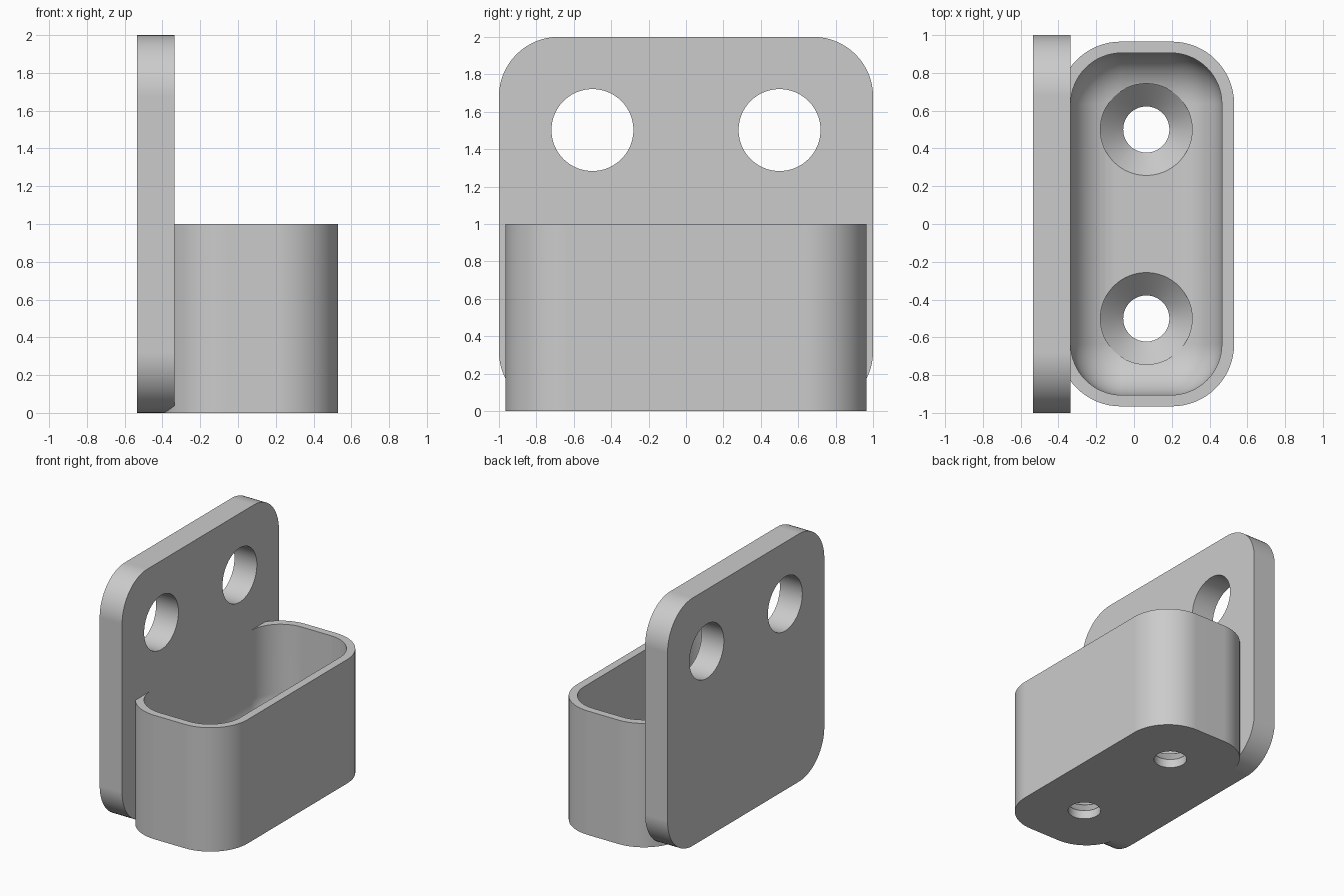
import bpy
import bmesh
from math import sin, cos, pi, radians

if "Cube" in bpy.data.objects:
    bpy.data.objects.remove(bpy.data.objects["Cube"])

grey = bpy.data.materials.new("light_grey")
grey.use_nodes = True
grey.diffuse_color = (0.6, 0.6, 0.6, 1)
grey.node_tree.nodes["Principled BSDF"].inputs["Base Color"].default_value = (0.6, 0.6, 0.6, 1)

CUP_X = 0.065      # centre line of the cup
PLATE_X = -0.335   # face of the plate that carries the cup
FLOOR = 0.19       # thickness of the cup floor


def rounded_rect(a, b, r, steps=16):
    """Outline with half sizes a, b and corner radius r."""
    points = []
    for k, (sa, sb) in enumerate(((1, 1), (-1, 1), (-1, -1), (1, -1))):
        for i in range(steps + 1):
            t = (k + i / steps) * pi / 2
            points.append((sa * (a - r) + r * cos(t), sb * (b - r) + r * sin(t)))
    return points


def loft(name, sections, place):
    """Solid through (half a, half b, radius, height) sections."""
    bm = bmesh.new()
    rings = [[bm.verts.new(place(u, v, h)) for u, v in rounded_rect(a, b, r)]
             for a, b, r, h in sections]
    for low, high in zip(rings, rings[1:]):
        for i in range(len(low)):
            bm.faces.new((low[i - 1], low[i], high[i], high[i - 1]))
    bm.faces.new(rings[0])
    bm.faces.new(rings[-1])
    bmesh.ops.remove_doubles(bm, verts=bm.verts, dist=1e-5)
    bmesh.ops.recalc_face_normals(bm, faces=bm.faces)
    mesh = bpy.data.meshes.new(name)
    bm.to_mesh(mesh)
    bm.free()
    mesh.materials.append(grey)
    obj = bpy.data.objects.new(name, mesh)
    bpy.context.collection.objects.link(obj)
    return obj


def combine(target, tool, operation):
    mod = target.modifiers.new(operation, "BOOLEAN")
    mod.operation = operation
    mod.solver = "EXACT"
    mod.object = tool
    bpy.context.view_layer.objects.active = target
    bpy.ops.object.modifier_apply(modifier=mod.name)
    bpy.data.objects.remove(tool)


def upright(y=0):
    return lambda u, v, h: (CUP_X + u, y + v, h)


def sideways(y, z):
    return lambda u, v, h: (h, y + u, z + v)


# Back plate with rounded corners, joined to the solid cup
holder = loft("wall_holder", [(1, 1, 0.32, -0.535), (1, 1, 0.32, PLATE_X)], sideways(0, 1))
cup = loft("cup", [(0.465, 0.965, 0.33, 0), (0.465, 0.965, 0.33, 1)], upright())
combine(holder, cup, "UNION")

# Cup cavity with a filleted floor
fillet = 0.25
sections = []
for i in range(13):
    t = i / 12 * pi / 2
    inset = fillet * (1 - sin(t))
    sections.append((0.4 - inset, 0.905 - inset, 0.27 - inset,
                     FLOOR + fillet * (1 - cos(t))))
sections.append((0.4, 0.905, 0.27, 1.02))
combine(holder, loft("cavity", sections, upright()), "DIFFERENCE")

for side in (-0.5, 0.5):
    # Countersunk screw holes in the floor
    profile = [(0.122, -0.1), (0.122, FLOOR - 0.121), (0.243, FLOOR), (0.243, 0.4)]
    sink = loft("screw_hole", [(r, r, r, h) for r, h in profile], upright(side))
    combine(holder, sink, "DIFFERENCE")
    # Large holes through the plate
    r = 0.219
    bore = loft("plate_hole", [(r, r, r, -0.7), (r, r, r, -0.2)], sideways(side, 1.502))
    combine(holder, bore, "DIFFERENCE")

# Smooth curved walls, crisp edges
bpy.ops.object.select_all(action="DESELECT")
holder.select_set(True)
bpy.context.view_layer.objects.active = holder
bpy.ops.object.shade_smooth_by_angle(angle=radians(30))
holder.modifiers.new("even_shading", "WEIGHTED_NORMAL").keep_sharp = True
